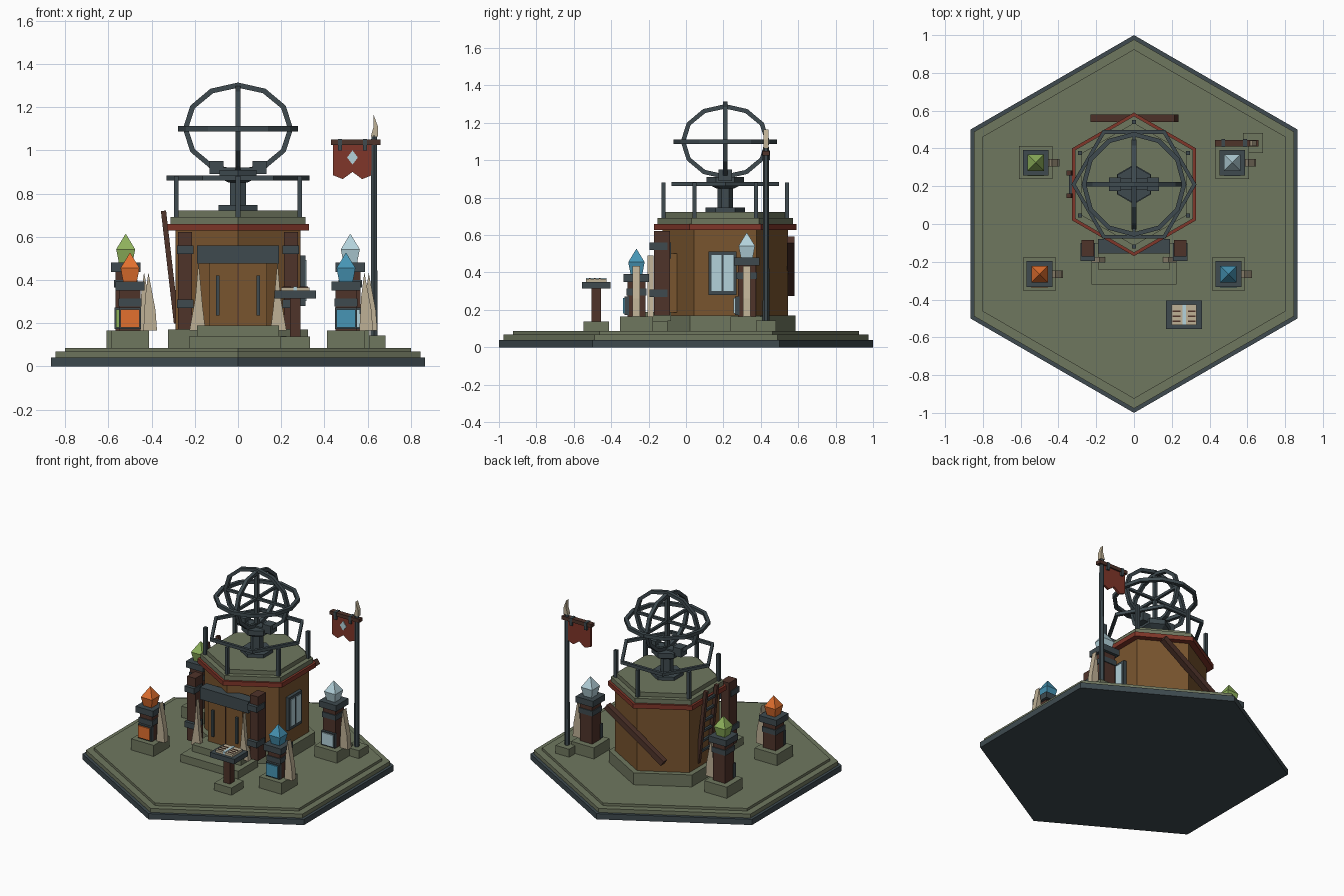
import bpy, bmesh, math
from mathutils import Vector, Matrix

if "Cube" in bpy.data.objects:
    bpy.data.objects.remove(bpy.data.objects["Cube"])


def material(name, hexcode):
    m = bpy.data.materials.new(name)
    c = [int(hexcode[i:i + 2], 16) / 255 for i in (0, 2, 4)]
    m.diffuse_color = [((v + 0.055) / 1.055) ** 2.4 for v in c] + [1]
    m.use_nodes = True
    m.node_tree.nodes["Principled BSDF"].inputs["Base Color"].default_value = m.diffuse_color
    return m


STONE = material("olive stone", "6F775F")
SLATE = material("slate metal", "3E4A4F")
WALL = material("wall brown", "79552F")
WOOD = material("dark wood", "4F332A")
RED = material("brick red", "803629")
ORANGE = material("orange crystal", "E2702F")
BLUE = material("blue crystal", "4795B5")
GREEN = material("green crystal", "8FB25C")
PALE = material("pale glass", "B4D2DB")
BONE = material("bone", "BFB196")
CY = 0.21  # tower centre in y


def finish(name, bm, mat):
    bmesh.ops.recalc_face_normals(bm, faces=bm.faces)
    me = bpy.data.meshes.new(name)
    bm.to_mesh(me)
    bm.free()
    me.materials.append(mat)
    ob = bpy.data.objects.new(name, me)
    bpy.context.collection.objects.link(ob)
    return ob


def box(name, x, y, z, mat):
    """Box from (min, max) ranges on each axis."""
    bm = bmesh.new()
    bmesh.ops.create_cube(bm, size=1)
    for v in bm.verts:
        v.co = [(r[0] + r[1]) / 2 + c * (r[1] - r[0]) for r, c in zip((x, y, z), v.co)]
    return finish(name, bm, mat)


def around(c, h):
    return (c - h, c + h)


def beam(name, a, b, w, mat):
    """Square bar between two points."""
    a, b = Vector(a), Vector(b)
    d = b - a
    bm = bmesh.new()
    bmesh.ops.create_cube(bm, size=1)
    rot = d.to_track_quat('Z', 'Y').to_matrix().to_4x4()
    bm.transform(Matrix.Translation((a + b) / 2) @ rot @ Matrix.Diagonal((w, w, d.length, 1)))
    return finish(name, bm, mat)


def loft(name, centre, rings, n, mat, phase=math.pi / 2):
    """Stack of n-sided rings given as (radius, z)."""
    bm = bmesh.new()
    loops = []
    for r, z in rings:
        loops.append([bm.verts.new((centre[0] + r * math.cos(phase + i * math.tau / n),
                                    centre[1] + r * math.sin(phase + i * math.tau / n), z))
                      for i in range(n)])
    for lo, hi in zip(loops, loops[1:]):
        for i in range(n):
            j = (i + 1) % n
            bm.faces.new((lo[i], lo[j], hi[j], hi[i]))
    bm.faces.new(loops[0])
    bm.faces.new(loops[-1])
    return finish(name, bm, mat)


def plate(name, pts, y0, y1, mat):
    """Outline in x and z, extruded along y."""
    bm = bmesh.new()
    f = bm.faces.new([bm.verts.new((x, y0, z)) for x, z in pts])
    new = bmesh.ops.extrude_face_region(bm, geom=[f])['geom']
    bmesh.ops.translate(bm, vec=(0, y1 - y0, 0), verts=[v for v in new if isinstance(v, bmesh.types.BMVert)])
    return finish(name, bm, mat)


def ring(name, centre, radii, u, v, n, w, mat):
    """Faceted square-section ring in the plane of axes u and v."""
    u, v, c = Vector(u), Vector(v), Vector(centre)
    k = u.cross(v)
    bm = bmesh.new()
    loops = []
    for i in range(n):
        a = i * math.tau / n
        loops.append([bm.verts.new(c + u * (radii[0] + s) * math.cos(a)
                                   + v * (radii[1] + s) * math.sin(a) + k * t)
                      for s, t in ((-w, -w), (w, -w), (w, w), (-w, w))])
    for i in range(n):
        p, q = loops[i], loops[(i + 1) % n]
        for j in range(4):
            bm.faces.new((p[j], p[(j + 1) % 4], q[(j + 1) % 4], q[j]))
    return finish(name, bm, mat)


# Hexagonal ground platform
loft("ground_plinth", (0, 0), [(1, 0), (1, 0.04)], 6, SLATE)
loft("ground_lower_tier", (0, 0), [(0.977, 0.04), (0.977, 0.068)], 6, STONE)
loft("ground_upper_tier", (0, 0), [(0.925, 0.068), (0.925, 0.086)], 6, STONE)

# Tower
T = (0, CY)
loft("tower_foundation", T, [(0.375, 0.086), (0.375, 0.17)], 6, STONE)
loft("tower_wall", T, [(0.335, 0.17), (0.335, 0.63)], 6, WALL)
loft("eave_band", T, [(0.38, 0.628), (0.38, 0.66)], 6, RED)
loft("roof_lower", T, [(0.362, 0.66), (0.362, 0.692)], 6, STONE)
loft("roof_upper", T, [(0.325, 0.692), (0.325, 0.722)], 6, STONE)

# Roof railing
for i in range(6):
    a = math.pi / 2 + i * math.pi / 3
    x, y = 0.33 * math.cos(a), CY + 0.33 * math.sin(a)
    box("railing_post", around(x, 0.011), around(y, 0.011), (0.69, 0.882), SLATE)
ring("railing", (0, CY, 0.872), (0.32, 0.32), (1, 0, 0), (0, 1, 0), 6, 0.011, SLATE)

# Armillary sphere on its pedestal
loft("pedestal_foot", T, [(0.105, 0.722), (0.105, 0.746)], 6, SLATE)
loft("pedestal_column", T, [(0.042, 0.746), (0.042, 0.88)], 6, SLATE)
loft("pedestal_cap", T, [(0.05, 0.85), (0.1, 0.875), (0.1, 0.91)], 6, SLATE)
box("cradle_bar", (-0.13, 0.13), around(CY, 0.03), (0.89, 0.92), SLATE)
for s in (-1, 1):
    box("cradle_block", around(s * 0.1, 0.032), around(CY, 0.035), (0.89, 0.95), SLATE)
C = (0, CY, 1.1)
ring("equator_ring", C, (0.265, 0.265), (1, 0, 0), (0, 1, 0), 12, 0.012, SLATE)
ring("cross_ring", C, (0.243, 0.202), (1, 0, 0), (0, 0, 1), 12, 0.012, SLATE)
ring("long_ring", C, (0.226, 0.188), (0, 1, 0), (0, 0, 1), 12, 0.012, SLATE)
box("axis_x", (-0.275, 0.275), around(CY, 0.009), around(1.1, 0.009), SLATE)
box("axis_y", around(0, 0.009), around(CY, 0.275), around(1.1, 0.009), SLATE)
box("axis_z", around(0, 0.012), around(CY, 0.012), (0.9, 1.31), SLATE)

# Entrance
box("step_low", (-0.225, 0.225), (-0.32, -0.1), (0.086, 0.14), STONE)
box("step_high", (-0.19, 0.19), (-0.24, -0.08), (0.14, 0.188), STONE)
box("door", (-0.135, 0.135), (-0.14, -0.02), (0.185, 0.5), WALL)
box("door_seam", around(0, 0.003), (-0.143, -0.13), (0.19, 0.48), WOOD)
box("lintel", (-0.19, 0.19), (-0.155, -0.08), (0.475, 0.56), SLATE)
for s in (-1, 1):
    box("door_handle", around(s * 0.093, 0.008), (-0.155, -0.13), (0.235, 0.42), SLATE)
    box("door_jamb", around(s * 0.245, 0.032), (-0.172, -0.085), (0.17, 0.622), WOOD)
    for z in (0.29, 0.54):
        box("jamb_clamp", around(s * 0.245, 0.038), (-0.195, -0.1), around(z, 0.02), SLATE)
    plate("door_tusk", [(s * x, z) for x, z in ((0.225, 0.165), (0.15, 0.165), (0.163, 0.27),
                                               (0.183, 0.49), (0.197, 0.32))], -0.205, -0.175, BONE)

# Window on the right wall
box("window_frame", (0.28, 0.313), around(0.195, 0.075), (0.28, 0.512), SLATE)
for s in (-1, 1):
    box("window_pane", (0.312, 0.318), around(0.195 + s * 0.032, 0.026), (0.302, 0.492), PALE)

# Ladder on the left wall
LOW, TOP = Vector((-0.285, 0, 0.2)), Vector((-0.345, 0, 0.72))
for y in (0.15, 0.27):
    beam("ladder_rail", LOW + Vector((0, y, 0)), TOP + Vector((0, y, 0)), 0.024, WOOD)
for i in range(1, 7):
    p = LOW.lerp(TOP, i / 7)
    box("ladder_rung", around(p.x, 0.008), (0.15, 0.27), around(p.z, 0.008), SLATE)

# Leaning beam at the back
beam("back_beam", (0.225, 0.56, 0.575), (-0.22, 0.56, 0.29), 0.04, WOOD)


# Crystal lamp pillars
def pillar(cx, cy, top, mat):
    box("pillar_base", around(cx, 0.088), around(cy, 0.088), (0.086, 0.165), STONE)
    box("pillar_shaft", around(cx, 0.048), around(cy, 0.048), (0.165, top - 0.03), WOOD)
    box("pillar_band", around(cx, 0.054), around(cy, 0.054), around(top - 0.1, 0.018), SLATE)
    box("pillar_cap", around(cx, 0.068), around(cy, 0.068), (top - 0.045, top - 0.002), SLATE)
    box("lamp_frame", around(cx, 0.052), (cy - 0.064, cy - 0.04), (0.172, 0.272), SLATE)
    box("lamp_panel", around(cx, 0.044), (cy - 0.072, cy - 0.063), (0.18, 0.264), mat)
    loft("crystal", (cx, cy), [(0.045, top - 0.002), (0.062, top + 0.06), (0.002, top + 0.13)],
         4, mat, math.pi / 4)
    plate("pillar_tusk", [(cx + x, z) for x, z in ((0.062, 0.165), (0.125, 0.165), (0.118, 0.26),
                                                   (0.085, 0.435), (0.07, 0.32))],
          cy - 0.02, cy + 0.02, BONE)


pillar(-0.5, -0.265, 0.395, ORANGE)
pillar(0.5, -0.265, 0.395, BLUE)
pillar(-0.52, 0.325, 0.482, GREEN)
pillar(0.52, 0.325, 0.482, PALE)

# Lectern with open book
LX, LY = 0.265, -0.48
box("lectern_base", around(LX, 0.068), around(LY, 0.068), (0.086, 0.137), STONE)
box("lectern_post", around(LX, 0.025), around(LY, 0.025), (0.137, 0.32), WOOD)
box("lectern_top", around(LX, 0.095), around(LY, 0.076), (0.315, 0.35), SLATE)
box("book_ribbon", around(LX, 0.009), around(LY, 0.055), (0.35, 0.37), PALE)
for s in (-1, 1):
    box("book_page", around(LX + s * 0.038, 0.029), around(LY, 0.055), (0.35, 0.366), BONE)
    for k in (-1, 0, 1):
        box("page_line", around(LX + s * 0.04, 0.02), around(LY - 0.008 + k * 0.026, 0.004),
            (0.366, 0.369), WOOD)

# Flag pole and banner
FX, FY = 0.63, 0.428
box("flag_base", around(FX, 0.053), around(FY, 0.053), (0.086, 0.142), STONE)
loft("flag_pole", (FX, FY), [(0.018, 0.142), (0.015, 1.07)], 6, SLATE)
plate("pole_finial", [(0.615, 1.065), (0.648, 1.065), (0.648, 1.11), (0.628, 1.165), (0.628, 1.11)],
      FY - 0.014, FY + 0.014, BONE)
box("flag_crossbar", (0.43, 0.66), around(FY, 0.018), (1.025, 1.05), WOOD)
plate("banner", [(0.44, 1.03), (0.62, 1.03), (0.62, 0.885), (0.575, 0.867), (0.53, 0.9),
                 (0.485, 0.867), (0.44, 0.885)], FY - 0.008, FY + 0.008, RED)
plate("banner_diamond", [(0.53, 1.0), (0.555, 0.967), (0.53, 0.934), (0.505, 0.967)],
      FY - 0.012, FY - 0.007, PALE)
for x in (0.472, 0.588):
    box("banner_clip", around(x, 0.01), around(FY, 0.021), (1.0, 1.053), SLATE)
